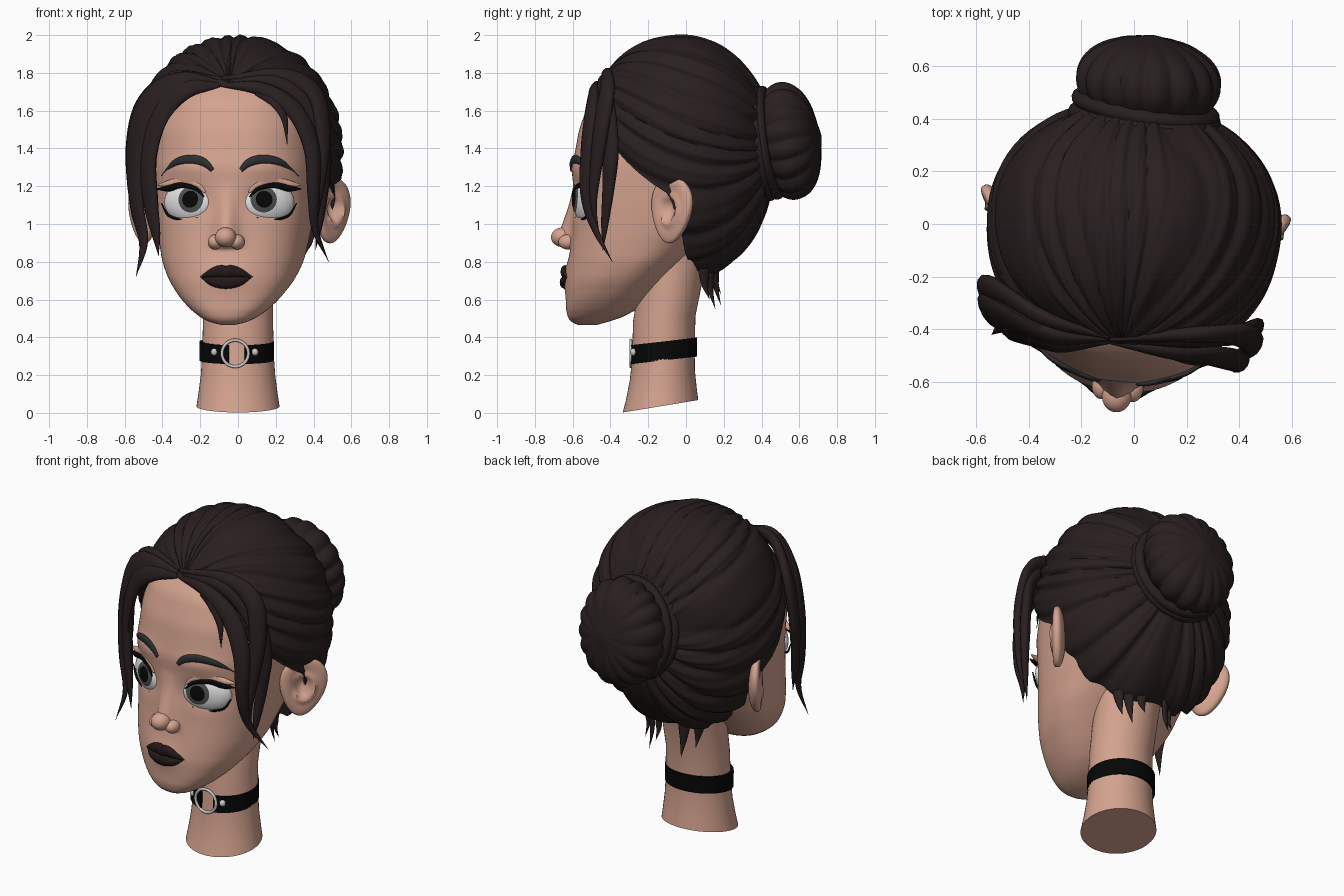
import bpy, bmesh, math
from math import sin, cos, pi, exp, sqrt, radians
from mathutils import Vector, Matrix

if "Cube" in bpy.data.objects:
    bpy.data.objects.remove(bpy.data.objects["Cube"])

def material(name, r, g, b):
    m = bpy.data.materials.new(name)
    m.diffuse_color = (r, g, b, 1)
    m.use_nodes = True
    m.node_tree.nodes["Principled BSDF"].inputs["Base Color"].default_value = m.diffuse_color
    return m

SKIN = material("skin", 0.66, 0.365, 0.275)
HAIR = material("dark brown hair", 0.022, 0.0135, 0.0135)
LIPS = material("dark lips", 0.018, 0.009, 0.009)
BROW = material("charcoal brow", 0.027, 0.029, 0.031)
WHITE = material("eye white", 0.8, 0.8, 0.8)
IRIS = material("grey iris", 0.075, 0.08, 0.08)
BLACK = material("black", 0.002, 0.002, 0.002)
METAL = material("silver", 0.6, 0.6, 0.6)

TURN = Matrix.Rotation(-0.1, 4, 'Z')        # the head is turned slightly
T = Matrix.Translation

def loft(name, rings, mat, M=Matrix(), closed=True, cap=True, loop=False):
    n, k = len(rings[0]), len(rings)
    verts = [M @ Vector(p) for r in rings for p in r]
    faces = []
    for i in range(k if loop else k - 1):
        a, b = i * n, ((i + 1) % k) * n
        for j in range(n if closed else n - 1):
            l = (j + 1) % n
            faces.append((a + j, a + l, b + l, b + j))
    if cap and not loop:
        faces += [tuple(range(n)), tuple(range((k - 1) * n, k * n))]
    me = bpy.data.meshes.new(name)
    me.from_pydata(verts, [], faces)
    bm = bmesh.new()
    bm.from_mesh(me)
    bmesh.ops.recalc_face_normals(bm, faces=bm.faces)
    bm.to_mesh(me)
    bm.free()
    me.materials.append(mat)
    me.shade_smooth()
    me.set_sharp_from_angle(angle=radians(60))
    ob = bpy.data.objects.new(name, me)
    bpy.context.collection.objects.link(ob)
    return ob

def strand(name, pts, widths, thick, mat, M=Matrix(), out=None, sides=12, steps=7):
    """Flattened tapering sweep through the points."""
    P = [Vector((*p, w)) for p, w in zip(pts, widths)]
    P = [2 * P[0] - P[1]] + P + [2 * P[-1] - P[-2]]
    path = []
    for i in range(1, len(P) - 2):
        a, b, c, d = P[i - 1:i + 3]
        for s in range(steps + (i == len(P) - 3)):
            t = s / steps
            path.append(0.5 * (2 * b + (c - a) * t + (2 * a - 5 * b + 4 * c - d) * t * t
                               + (3 * b - a - 3 * c + d) * t ** 3))
    rings, wmax = [], max(widths)
    for i, q in enumerate(path):
        p = q.xyz
        tan = (path[min(i + 1, len(path) - 1)].xyz - path[max(i - 1, 0)].xyz).normalized()
        o = Vector(out) if out else Vector((p.x, p.y, 0.5 * max(0, p.z - 1.5)))
        side = tan.cross(o).normalized()
        o = side.cross(tan)
        w = max(q.w, 0.001)
        th = thick * min(1, w / wmax * 1.3)
        rings.append([p + side * w * cos(2 * pi * j / sides) + o * th * sin(2 * pi * j / sides)
                      for j in range(sides)])
    return loft(name, rings, mat, M)

def torus(name, M, R, r, mat, n=48, m=12):
    rings = [[((R + r * cos(2 * pi * j / m)) * cos(2 * pi * i / n),
               (R + r * cos(2 * pi * j / m)) * sin(2 * pi * i / n),
               r * sin(2 * pi * j / m)) for j in range(m)] for i in range(n)]
    return loft(name, rings, mat, M, loop=True)

def ball(rx, ry, rz, n=32, m=20):
    return [[(rx * sin(pi * i / m) * cos(2 * pi * j / n), ry * sin(pi * i / m) * sin(2 * pi * j / n),
              rz * cos(pi * i / m)) for j in range(n)] for i in range(m + 1)]

def lerp(tab, z):
    if z <= tab[0][0]:
        return tab[0][1:]
    for a, b in zip(tab, tab[1:]):
        if z <= b[0]:
            t = (z - a[0]) / (b[0] - a[0])
            return [p + (q - p) * t for p, q in zip(a[1:], b[1:])]
    return tab[-1][1:]

# --- head: height, front y, widest y, back y, half width
HEAD = [(.465, -.57, -.53, -.48, .03), (.48, -.61, -.52, -.42, .10), (.52, -.635, -.48, -.30, .175),
        (.60, -.635, -.42, -.20, .258), (.70, -.63, -.34, -.10, .33), (.80, -.62, -.26, 0, .373),
        (.95, -.60, -.20, .15, .402), (1.1, -.595, -.17, .30, .42), (1.3, -.60, -.12, .36, .435),
        (1.5, -.565, -.08, .38, .43), (1.65, -.51, -.05, .36, .395), (1.75, -.42, -.05, .30, .34),
        (1.85, -.29, -.05, .2, .24), (1.92, -.1, -.05, 0, .05)]
POW = 2.4

def section(z):
    h = min(.03, max(0.002, (z - .465) * .5))
    s = [lerp(HEAD, z + h * k / 2) for k in (-2, -1, 0, 1, 2)]
    return [sum(c) / 5 for c in zip(*s)]

def bump(x, x0, sx, z, z0, sz):
    return exp(-((abs(x) - x0) / sx) ** 2 - ((z - z0) / sz) ** 2)

def relief(x, z):
    """Nose bridge, eye sockets, mouth mound and brow ridge."""
    t = min(1, max(0, (1.22 - z) / .28))
    a = .08 * t ** 1.2 if z > .94 else .08 * max(0, 1 - ((.94 - z) / .075) ** 2)
    return (-a * exp(-(x / (.04 + .02 * t)) ** 2)
            + .03 * bump(x, .215, .11, z, 1.12, .08) - .01 * bump(x, .2, .14, z, 1.3, .05)
            - .022 * exp(-(x / .13) ** 2 - ((z - .72) / .08) ** 2))

def front(x, z):
    yf, ym, yb, w = section(z)
    return ym - (ym - yf) * max(0, 1 - abs(x / w) ** POW) ** (1 / POW) + relief(x, z)

rings = []
for i in range(141):
    z = .465 + (1.92 - .465) * i / 140
    yf, ym, yb, w = section(z)
    ring = []
    for j in range(160):
        c, s = cos(2 * pi * j / 160), sin(2 * pi * j / 160)
        x = w * math.copysign(abs(c) ** (2 / POW), c)
        y = abs(s) ** (2 / POW)
        ring.append((x, ym - (ym - yf) * y + relief(x, z), z) if s < 0 else (x, ym + (yb - ym) * y, z))
    rings.append(ring)
loft("head", rings, SKIN, TURN)

# --- nose tip and nostril wings
loft("nose_tip", ball(.056, .062, .052), SKIN, TURN @ T((0, -.656, .93)))
for s in (1, -1):
    loft("nostril", ball(.04, .052, .04), SKIN, TURN @ T((s * .058, -.622, .905)))

# --- neck with a slanted base
NECK = [(.035, -.135, .22, .2), (.1, -.13, .21, .187), (.2, -.125, .197, .172), (.3, -.12, .19, .166),
        (.5, -.115, .185, .165), (.75, -.07, .19, .17), (1, -.03, .2, .2)]
loft("neck", [[(rx * cos(a), yc + ry * sin(a), z + .17 * ry * sin(a) * max(0, 1 - z))
               for a in [2 * pi * j / 48 for j in range(48)]] for z, yc, rx, ry in NECK], SKIN)

# --- choker, open at the front ring
rings = []
for i in range(61):
    a = -pi / 2 + .22 + (2 * pi - .44) * i / 60
    rings.append([((.186 + o) * cos(a) - .007, -.12 + (.166 + o) * sin(a), .328 + .02 * sin(a) + h)
                  for o, h in ((-.02, -.05), (.012, -.05), (.012, .05), (-.02, .05))])
loft("choker", rings, BLACK)
torus("choker_ring", T((-.015, -.292, .315)) @ Matrix.Rotation(pi / 2, 4, 'X'), .07, .008, METAL)
for x in (-.125, .09):
    loft("choker_stud", ball(.018, .018, .02, 16, 10), METAL, T((x, -.12 - .178 * sqrt(1 - (x / .2) ** 2), .322)))

# --- eyes, lids, lashes, brows and ears, mirrored
A, B, C = .142, .055, .108
def eye_y(x, z):
    return -B * sqrt(max(0, 1 - (x / A) ** 2 - (z / C) ** 2))

for s in (1, -1):
    E = TURN @ T((s * .215, front(.215, 1.115) + .018, 1.115)) @ Matrix.Rotation(s * radians(25), 4, 'Z')
    loft("eyeball", ball(A, B, C), WHITE, E)
    for name, r, off, mat in (("iris", .07, .003, IRIS), ("pupil", .045, .006, BLACK)):
        rings = []
        for k in range(1, 9):
            ring = []
            for j in range(40):
                x = -s * .045 + r * k / 8 * cos(pi * j / 20)
                z = min(.085, .016 + r * k / 8 * sin(pi * j / 20))
                ring.append((x, eye_y(x, z) - off, z))
            rings.append(ring)
        loft(name, rings, mat, E)
    def on_eye(pts, off):
        return [(s * x, min(eye_y(x, z), -.03) - off, z) for x, z in pts]
    up = [(-.12, .03), (-.07, .072), (.02, .09), (.1, .074), (.17, .07)]
    strand("upper_lash", on_eye(up, .006), (.004, .011, .016, .017, .003), .01, BLACK, E, (0, -1, 0))
    strand("upper_lid", on_eye([(x, z + .022) for x, z in up], -.006), (.006, .02, .026, .022, .004),
           .016, SKIN, E, (0, -1, 0))
    strand("lower_lash", on_eye([(-.08, -.08), (.01, -.092), (.1, -.07), (.145, -.005)], .001),
           (.002, .006, .007, .003), .006, BLACK, E, (0, -1, 0))
    brow = [(.075, 1.285), (.12, 1.325), (.19, 1.342), (.28, 1.325), (.365, 1.255)]
    strand("eyebrow", [(s * x, front(x, z) - .002, z) for x, z in brow], (.012, .022, .024, .018, .003),
           .011, BROW, TURN, (s * .4, -1, 0))
    # ear: dished ellipsoid with a raised rim
    rings = []
    for ring in ball(1, 1, 1, 40, 32):
        out = []
        for x, y, z in ring:
            r = sqrt(y * y + z * z)
            h = .045 * x
            if x > 0:
                h = .036 * sqrt(x) - .05 * exp(-((y + .08) / .38) ** 2 - ((z - .08) / .48) ** 2) \
                    + .02 * exp(-((r - .42) / .1) ** 2) * (y > -.4)
            out.append((s * h, .133 * y * (1 + .25 * z), .176 * z))
        rings.append(out)
    loft("ear", rings, SKIN, TURN @ T((s * .498, -.025, 1.073)) @ Matrix.Rotation(-s * radians(35), 4, 'Z')
         @ Matrix.Rotation(-.12, 4, 'X'))

# --- lips
for name, pts, w in (("upper_lip", [(-.14, .718), (-.07, .742), (-.025, .75), (0, .743), (.025, .75),
                                    (.07, .742), (.14, .718)], (.003, .025, .032, .03, .032, .025, .003)),
                     ("lower_lip", [(-.13, .715), (-.07, .697), (0, .69), (.07, .697), (.13, .715)],
                      (.003, .026, .033, .026, .003))):
    strand(name, [(x, front(x, z) + .001, z) for x, z in pts], w, .022, LIPS, TURN, (0, -1, 0))

# --- swept-back hair: lobed curves running from the front parting to the bun
MID, CEN = Vector((0, 0, 1.58)), Vector((0, 0, 1.38))
AX = Vector((0, .942, -.336))
UP, XA = Vector((0, .336, .942)), Vector((1, 0, 0))
LINE = [(-.6, 1.70), (-.44, 1.69), (-.40, 1.5), (-.35, 1.38), (-.25, 1.27), (-.1, 1.215), (-.02, 1.14),
        (.02, .95), (.05, .82), (.10, .745), (.5, .70)]

def hair_point(phi, psi, lobes=True):
    d = AX * cos(phi) + (UP * cos(psi) + XA * sin(psi)) * sin(phi)
    lo, hi = 0, 1.5
    for _ in range(16):
        t = (lo + hi) / 2
        p = MID + d * t - CEN
        y = p.y + .06 * max(0, p.z - .2)
        g = (abs(p.x / .55) ** 2.1 + abs(y / (.545 if y < 0 else .465)) ** 2.1
             + abs(p.z / (.615 if p.z > 0 else .67)) ** 2.1)
        lo, hi = (t, hi) if g < 1 else (lo, t)
    if lobes:
        w = psi + .16 * sin(3 * psi + 1) + .06 * sin(7 * psi)
        lobe = abs(sin(11 * w + .9 * sin(2 * phi + 2 * sin(psi)))) + .25 * abs(sin(27 * w + sin(3 * phi)))
        lo *= 1 + .042 * (lobe - .75) * min(1, 1.6 * sin(phi))
    return MID + d * lo

COLS, ROWS = 320, 40
limit = []
for j in range(COLS):
    phi = .4
    while phi < pi - .02:
        p = hair_point(phi, 2 * pi * j / COLS, False)
        if p.z < lerp(LINE, p.y)[0]:
            break
        phi += .02
    limit.append(phi)
limit = [sum(limit[(j + k) % COLS] for k in (-2, -1, 0, 1, 2)) / 5 for j in range(COLS)]
rings = [[hair_point(.05 + (limit[j] - .05) * i / ROWS, 2 * pi * j / COLS) for j in range(COLS)]
         for i in range(ROWS + 1)]
rings.append([MID + (p - MID) * .88 for p in rings[-1]])
loft("hair_cap", rings, HAIR, TURN, cap=False)

# --- bun and hair bands
BACK = Matrix.Rotation(radians(-81.4), 4, 'X')
rings = []
for i in range(41):
    f = pi * (.005 + .985 * i / 40)
    ring = []
    for j in range(180):
        a = 2 * pi * j / 180
        k = sin(f) ** .85 * (1 + .075 * (abs(sin(8 * a + .4 * sin(3 * a) + .4 * cos(f))) - .6))
        ring.append((.272 * k * cos(a), .308 * k * sin(a), .165 * cos(f) + .012 * exp(-(f / .12) ** 2)))
    rings.append(ring)
loft("hair_bun", rings, HAIR, TURN @ T((0, .545, 1.44)) @ BACK)
for k, (y, R) in enumerate(((.405, .262), (.445, .255))):
    torus("bun_band", TURN @ T((0, y, 1.43)) @ BACK @ Matrix.Rotation(.06 * k, 4, 'Y')
          @ Matrix.Diagonal((1, 1.07, 1, 1)), R, .03, HAIR)

# --- loose locks framing the face
W = (.012, .055, .075, .07, .05, .03, 0)
LOCKS = [
    ([(-.1, -.44, 1.75), (-.3, -.43, 1.75), (-.47, -.36, 1.64), (-.545, -.33, 1.4), (-.535, -.35, 1.1),
      (-.5, -.38, .9), (-.54, -.42, .72)], 1.1),
    ([(-.1, -.45, 1.735), (-.28, -.455, 1.71), (-.42, -.41, 1.58), (-.48, -.39, 1.35), (-.46, -.41, 1.1),
      (-.435, -.43, .95), (-.42, -.44, .83)], 1.0),
    ([(-.1, -.43, 1.77), (-.34, -.36, 1.77), (-.51, -.26, 1.62), (-.56, -.25, 1.4), (-.55, -.28, 1.2),
      (-.53, -.31, 1.03), (-.5, -.33, .92)], .8),
    ([(-.09, -.45, 1.735), (.12, -.48, 1.715), (.3, -.5, 1.6), (.39, -.52, 1.4), (.4, -.53, 1.15),
      (.41, -.48, .97), (.48, -.39, .8)], .7),
    ([(-.09, -.44, 1.75), (.2, -.44, 1.75), (.385, -.42, 1.62), (.45, -.4, 1.4), (.45, -.41, 1.2),
      (.43, -.43, 1.0), (.41, -.44, .86)], .75),
    ([(-.09, -.44, 1.77), (.22, -.42, 1.79), (.4, -.42, 1.7), (.45, -.45, 1.5), (.44, -.48, 1.27),
      (.42, -.49, 1.1), (.41, -.46, .95)], .7)]
for pts, k in LOCKS:
    strand("loose_lock", pts, [w * k for w in W], .03, HAIR)
strand("forehead_wisp", [(.1, -.49, 1.7), (.19, -.51, 1.65), (.245, -.525, 1.56), (.26, -.535, 1.42)],
       (.02, .03, .02, 0), .012, HAIR)

# --- wisps at the nape
for x, y, l in ((.2, .09, .15), (.15, .12, .2), (.08, .15, .12), (-.1, .15, .18), (-.17, .1, .12)):
    strand("nape_wisp", [(x, y, .84), (x * .97, y + .005, .75), (x * .93, y + .01, .75 - l * .5),
                         (x * .95, y + .035, .75 - l)], (.03, .032, .018, 0), .015, HAIR)
